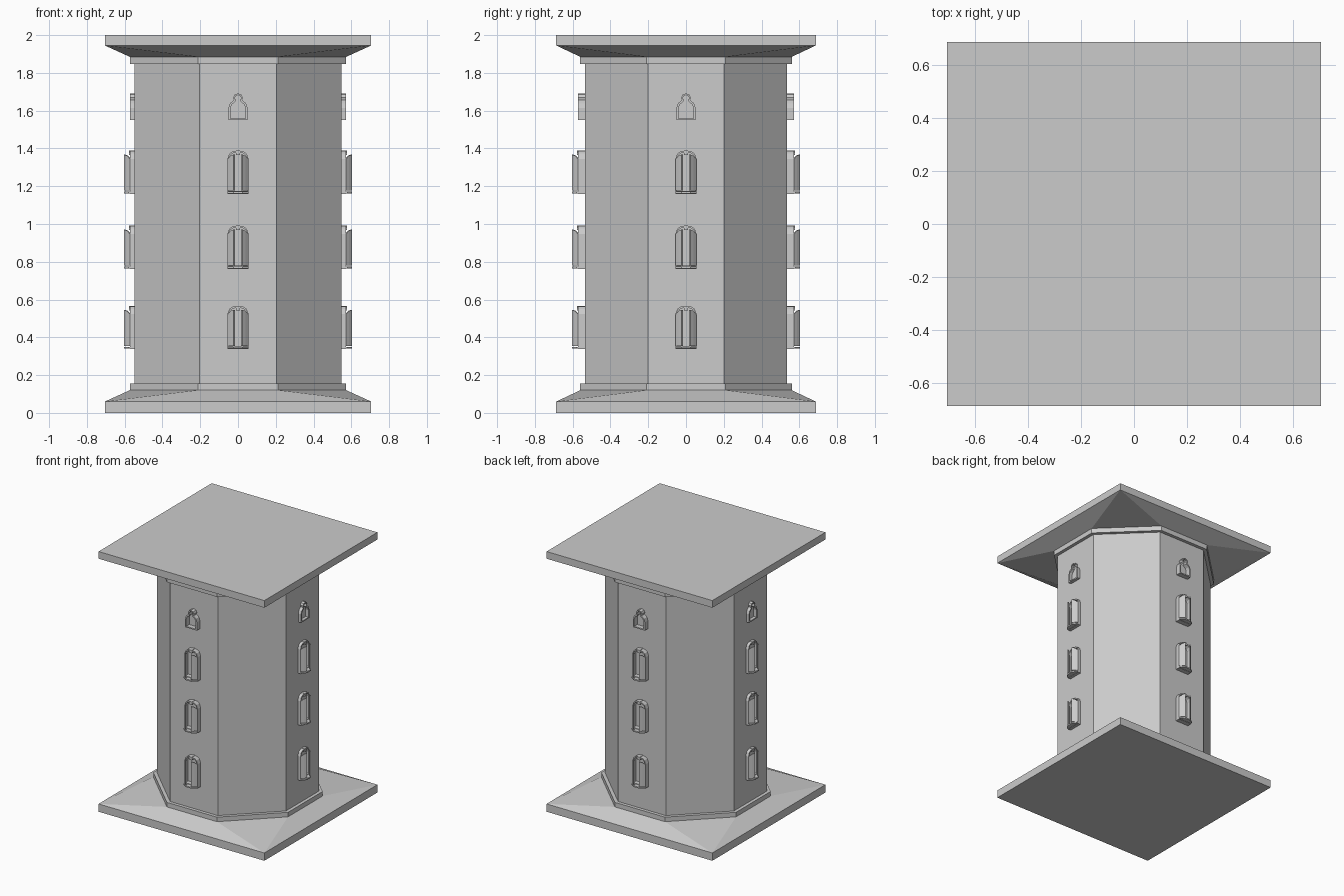
import bpy, bmesh
from math import pi
from mathutils import Matrix

if "Cube" in bpy.data.objects:
    bpy.data.objects.remove(bpy.data.objects["Cube"])


def to_mesh(bm, name):
    bmesh.ops.recalc_face_normals(bm, faces=bm.faces)
    me = bpy.data.meshes.new(name)
    bm.to_mesh(me)
    bm.free()
    return me


def place(me, name, z=0, turn=0):
    ob = bpy.data.objects.new(name, me)
    ob.matrix_world = Matrix.Rotation(turn * pi / 2, 4, 'Z') @ Matrix.Translation((0, 0, z))
    bpy.context.collection.objects.link(ob)
    return ob


def octagon(x, y, cx, cy):
    return [(cx, -y), (x, -cy), (x, cy), (cx, y), (-cx, y), (-x, cy), (-x, -cy), (-cx, -y)]


def hull(points, name):
    bm = bmesh.new()
    for p in points:
        bm.verts.new(p)
    bmesh.ops.convex_hull(bm, input=bm.verts)
    bmesh.ops.dissolve_limit(bm, angle_limit=0.01, verts=bm.verts, edges=bm.edges)
    return to_mesh(bm, name)


def prism(plan, z0, z1, name):
    return hull([(x, y, z) for z in (z0, z1) for x, y in plan], name)


def frame(outer, inner, d0, d1, name):
    """Ring between two outlines (x, z), reaching from depth d0 to d1 towards -y."""
    bm = bmesh.new()
    rings = [[bm.verts.new((x, -d, z)) for x, z in loop]
             for loop, d in ((outer, d0), (outer, d1), (inner, d1), (inner, d0))]
    n = len(outer)
    for a in range(4):
        r, s = rings[a], rings[(a + 1) % 4]
        for i in range(n):
            j = (i + 1) % n
            bm.faces.new((r[i], r[j], s[j], s[i]))
    return to_mesh(bm, name)


def symmetric(half):
    return half + [(-x, z) for x, z in reversed(half) if x > 0]


# Octagonal shaft and its two bands
ring = octagon(0.573, 0.56, 0.213, 0.21)
place(prism(octagon(0.548, 0.535, 0.203, 0.2), 0.1, 1.9, "shaft"), "shaft")
place(prism(ring, 0.12, 0.155, "lower_band"), "lower_band")
place(prism(ring, 1.848, 1.885, "upper_band"), "upper_band")

# Square slabs that taper to the octagon
square = [(sx * 0.705, sy * 0.687) for sx in (-1, 1) for sy in (-1, 1)]
for name, zs in (("base_slab", (0, 0.06, 0.12)), ("top_slab", (2, 1.945, 1.885))):
    pts = [(x, y, z) for z in zs[:2] for x, y in square] + [(x, y, zs[2]) for x, y in ring]
    place(hull(pts, name), name)

# Window parts, drawn with their bottom at z = 0
arch = frame(symmetric([(0.056, 0), (0.056, 0.185), (0.046, 0.212), (0.03, 0.224), (0, 0.228)]),
             symmetric([(0.049, 0.016), (0.049, 0.182), (0.041, 0.204), (0.026, 0.215), (0, 0.218)]),
             0.53, 0.571, "window_frame")
sill = prism([(-0.056, -0.53), (0.056, -0.53), (0.056, -0.58), (0.025, -0.603),
              (-0.025, -0.603), (-0.056, -0.58)], 0.002, 0.012, "window_sill")
pin = prism([(-0.01, -0.53), (0.01, -0.53), (0.01, -0.576), (-0.01, -0.576)],
            0.205, 0.229, "window_keystone")


def shutter(s):
    # Half open leaf, hinged on the frame with an arched upper edge
    pts = []
    for x, d, top in ((0.055, 0.571, 0.183), (0.04, 0.588, 0.201), (0.023, 0.604, 0.208)):
        for t in (0, 0.006):
            pts += [(s * (x - t), -(d - t), z) for z in (0.017, top)]
    return hull(pts, "shutter")


parts = [(arch, "window_frame"), (sill, "window_sill"), (pin, "window_keystone"),
         (shutter(-1), "left_shutter"), (shutter(1), "right_shutter")]

# Keyhole shaped niche of the top row
niche = frame(
    symmetric([(0.05, 0), (0.05, 0.065), (0.043, 0.088), (0.022, 0.106), (0.025, 0.12),
               (0.018, 0.135), (0, 0.142)]),
    symmetric([(0.04, 0.009), (0.04, 0.063), (0.034, 0.081), (0.012, 0.1), (0.016, 0.119),
               (0.011, 0.128), (0, 0.133)]),
    0.53, 0.572, "niche_frame")

# Repeat on the four main sides
for turn in range(4):
    for z in (0.338, 0.763, 1.16):
        for me, name in parts:
            place(me, name, z, turn)
    place(niche, "niche_frame", 1.55, turn)
